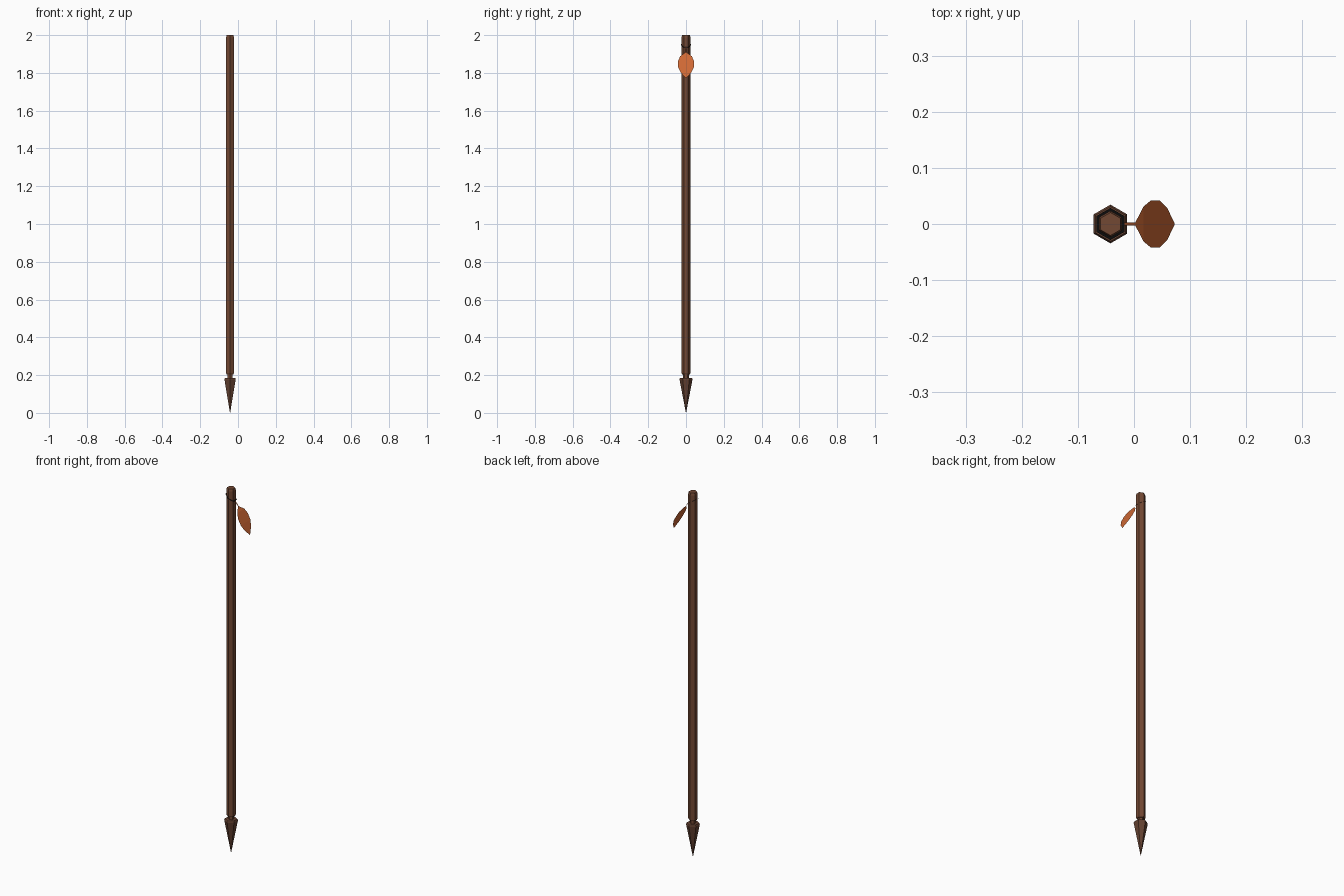
import bpy, bmesh
from math import sin, cos, pi

if "Cube" in bpy.data.objects:
    bpy.data.objects.remove(bpy.data.objects["Cube"])

AXIS_X = -0.042


def material(name, color):
    m = bpy.data.materials.new(name)
    m.diffuse_color = (*color, 1)
    m.use_nodes = True
    m.node_tree.nodes["Principled BSDF"].inputs["Base Color"].default_value = m.diffuse_color
    return m


wood = material("wood", (0.17, 0.065, 0.033))
dark_wood = material("dark_wood", (0.13, 0.055, 0.032))
orange = material("feather_orange", (0.62, 0.14, 0.035))
black = material("cord_black", (0.006, 0.006, 0.006))


def make_object(name, bm, mat, closed=True):
    if closed:
        bmesh.ops.remove_doubles(bm, verts=bm.verts, dist=1e-5)
        bmesh.ops.recalc_face_normals(bm, faces=bm.faces)
    mesh = bpy.data.meshes.new(name)
    bm.to_mesh(mesh)
    bm.free()
    mesh.materials.append(mat)
    ob = bpy.data.objects.new(name, mesh)
    bpy.context.collection.objects.link(ob)
    return ob


def hex_ring(bm, r, z, slope=0.0):
    # six points with corners on the y axis, optionally tilted along x
    pts = []
    for i in range(6):
        a = pi / 2 + i * pi / 3
        x = r * cos(a)
        pts.append(bm.verts.new((AXIS_X + x, r * sin(a), z - slope * x)))
    return pts


def bridge(bm, a, b):
    for i in range(6):
        j = (i + 1) % 6
        bm.faces.new((a[i], a[j], b[j], b[i]))


def hex_lathe(name, profile, mat):
    bm = bmesh.new()
    rings = [hex_ring(bm, r, z) for r, z in profile]
    for a, b in zip(rings, rings[1:]):
        bridge(bm, a, b)
    bm.faces.new(rings[0][::-1])
    bm.faces.new(rings[-1])
    return make_object(name, bm, mat)


# Shaft with chamfered ends and a narrow neck running into the head
hex_lathe("shaft", [(0.015, 0.175), (0.015, 0.203), (0.0205, 0.203), (0.0237, 0.21),
                    (0.0237, 1.988), (0.0205, 2.0)], wood)

# Pointed head
hex_lathe("spear_head", [(0.0005, 0.0), (0.0345, 0.178), (0.031, 0.185)], dark_wood)

# Flat tilted cord around the shaft
bm = bmesh.new()
bridge(bm, hex_ring(bm, 0.0285, 1.95, 0.65), hex_ring(bm, 0.0225, 1.95, 0.65))
make_object("cord", bm, black, closed=False)


def strip(name, rows, mat):
    # sheet symmetric in y, given as (x, z, half width)
    bm = bmesh.new()
    pairs = [(bm.verts.new((x, -w, z)), bm.verts.new((x, w, z))) for x, z, w in rows]
    for (a, b), (c, d) in zip(pairs, pairs[1:]):
        bm.faces.new((a, c, d, b))
    return make_object(name, bm, mat, closed=False)


# Hanging feather and its stem
strip("feather_stem", [(-0.018, 1.934, 0.003), (0.003, 1.908, 0.003)], orange)
strip("feather", [(0.003, 1.908, 0.004), (0.017, 1.888, 0.031), (0.030, 1.863, 0.042),
                  (0.046, 1.832, 0.042), (0.059, 1.803, 0.029), (0.072, 1.772, 0.002)], orange)
